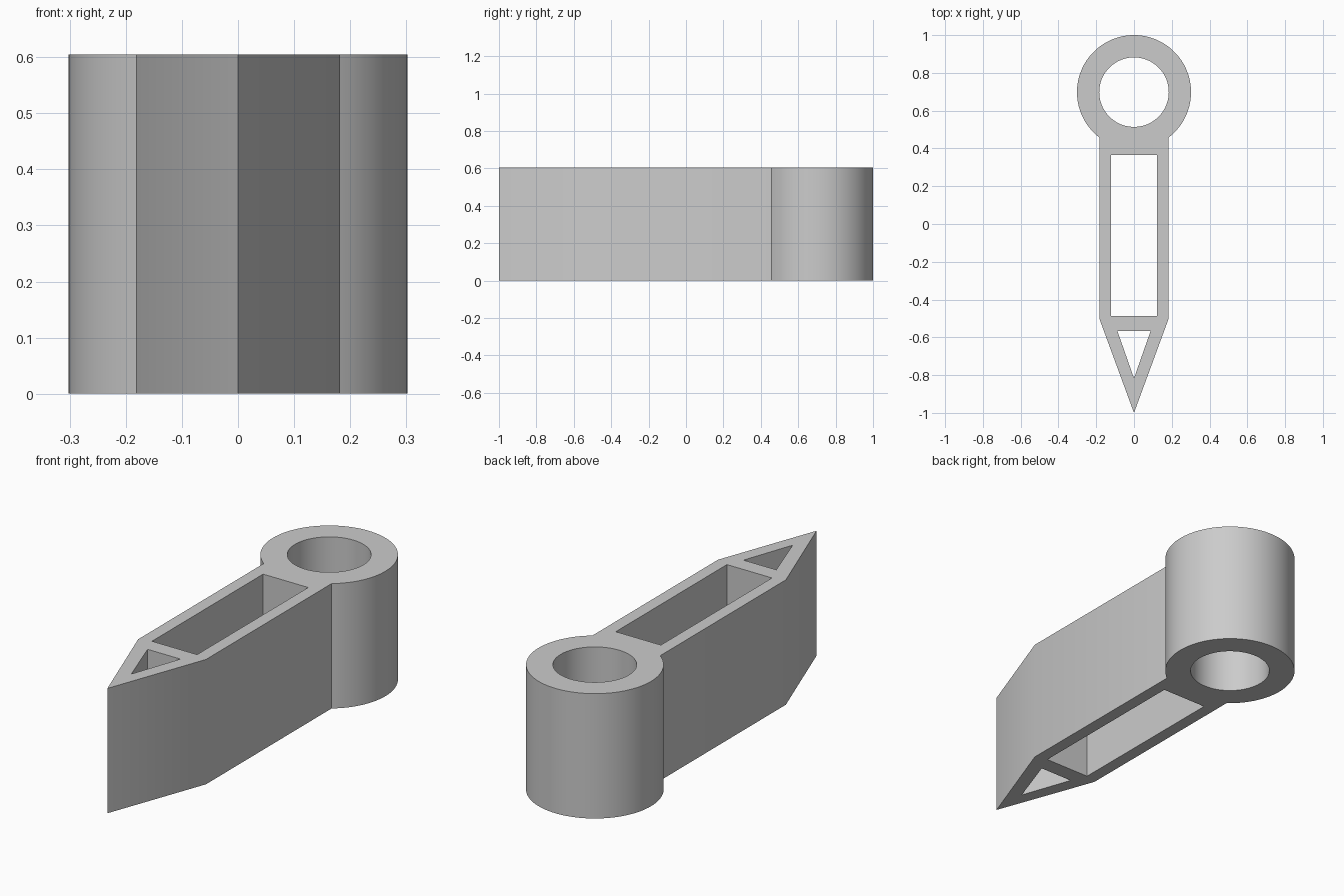
import bpy, bmesh
from math import asin, cos, sin, pi

cube = bpy.data.objects.get("Cube")
if cube:
    bpy.data.objects.remove(cube)

HEIGHT = 0.605
RING_Y, RING_R, BORE_R = 0.698, 0.302, 0.184
HALF_W = 0.182
SHOULDER_Y = -0.505

grey = bpy.data.materials.new("plain grey")
grey.use_nodes = True
colour = (0.6, 0.6, 0.6, 1)
grey.diffuse_color = colour
grey.node_tree.nodes["Principled BSDF"].inputs["Base Color"].default_value = colour


def arc(radius, start, end, steps):
    """Points on an arc around the ring centre."""
    angles = [start + (end - start) * i / steps for i in range(steps + 1)]
    return [(radius * cos(a), RING_Y + radius * sin(a)) for a in angles]


# Outer outline: tip, shoulders, then the ring arc that meets the straight sides
join = asin(HALF_W / RING_R)
outline = [(-HALF_W, SHOULDER_Y), (0, -1), (HALF_W, SHOULDER_Y)]
outline += arc(RING_R, -pi / 2 + join, 3 * pi / 2 - join, 80)

# Through openings: ring bore, long slot, triangular window
bore = arc(BORE_R, 0, 2 * pi, 80)[:-1]
slot = [(-0.121, -0.486), (0.121, -0.486), (0.121, 0.365), (-0.121, 0.365)]
window = [(-0.088, -0.566), (0.088, -0.566), (0, -0.817)]

# Fill the flat profile and extrude it upward
bm = bmesh.new()
edges = []
for loop in (outline, bore, slot, window):
    verts = [bm.verts.new((x, y, 0)) for x, y in loop]
    edges += [bm.edges.new((a, b)) for a, b in zip(verts, verts[1:] + verts[:1])]
bmesh.ops.triangle_fill(bm, edges=edges, use_beauty=True, normal=(0, 0, 1))
extruded = bmesh.ops.extrude_face_region(bm, geom=bm.faces[:], use_keep_orig=True)
top = [g for g in extruded["geom"] if isinstance(g, bmesh.types.BMVert)]
bmesh.ops.translate(bm, verts=top, vec=(0, 0, HEIGHT))
bmesh.ops.recalc_face_normals(bm, faces=bm.faces[:])

mesh = bpy.data.meshes.new("pointer_arm")
bm.to_mesh(mesh)
bm.free()
mesh.materials.append(grey)
arm = bpy.data.objects.new("pointer_arm", mesh)
bpy.context.collection.objects.link(arm)

# Smooth ring walls, crisp edges elsewhere
bpy.ops.object.select_all(action="DESELECT")
arm.select_set(True)
bpy.context.view_layer.objects.active = arm
bpy.ops.object.shade_smooth_by_angle(angle=pi / 7)
